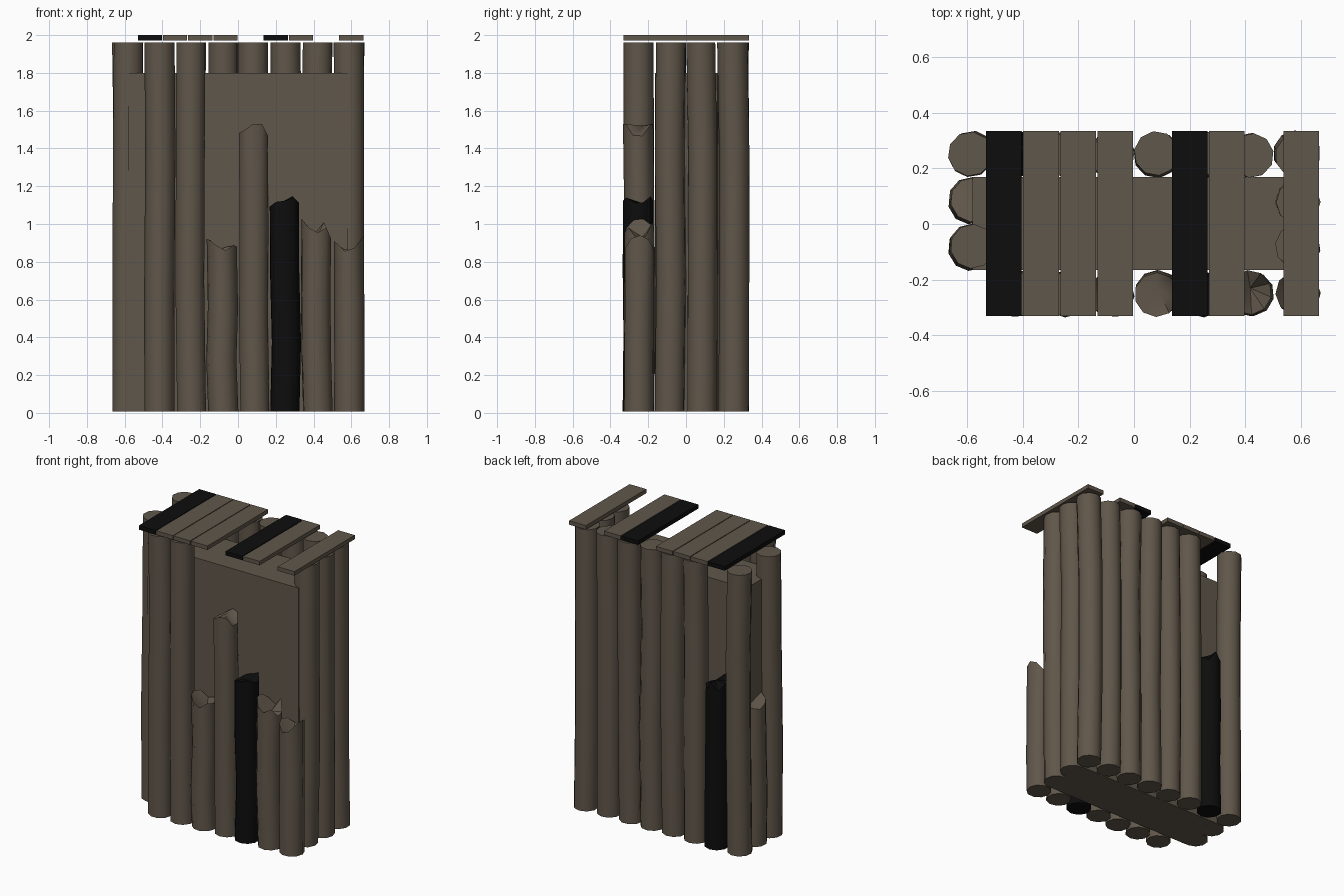
import bpy, bmesh, math, random

cube = bpy.data.objects.get("Cube")
if cube:
    bpy.data.objects.remove(cube, do_unlink=True)
random.seed(4)


def material(name, rgb):
    m = bpy.data.materials.new(name)
    m.use_nodes = True
    m.diffuse_color = (*rgb, 1)
    m.node_tree.nodes["Principled BSDF"].inputs["Base Color"].default_value = (*rgb, 1)
    return m


wood = material("weathered_wood", (0.118, 0.095, 0.069))
char = material("charred_wood", (0.004, 0.004, 0.004))


def finish(bm, name, mat, smooth=False):
    bmesh.ops.recalc_face_normals(bm, faces=bm.faces)
    mesh = bpy.data.meshes.new(name)
    bm.to_mesh(mesh)
    bm.free()
    mesh.materials.append(mat)
    ob = bpy.data.objects.new(name, mesh)
    bpy.context.collection.objects.link(ob)
    if smooth:
        bpy.ops.object.select_all(action="DESELECT")
        ob.select_set(True)
        bpy.context.view_layer.objects.active = ob
        bpy.ops.object.shade_smooth_by_angle(angle=math.radians(40))
    return ob


def box(name, x0, x1, y0, y1, z0, z1, mat):
    bm = bmesh.new()
    bmesh.ops.create_cube(bm, size=1)
    for v in bm.verts:
        v.co = (x1 if v.co.x > 0 else x0, y1 if v.co.y > 0 else y0, z1 if v.co.z > 0 else z0)
    finish(bm, name, mat)


def sample(profile, t):
    # Height along a broken edge, t from 0 to 1
    f = min(max(t, 0), 1) * (len(profile) - 1)
    i = min(int(f), len(profile) - 2)
    return profile[i] + (profile[i + 1] - profile[i]) * (f - i)


def log(name, x, y, mat=wood, broken=None, along="x", sides=10, r=0.08):
    # Slightly crooked trunk; a broken one gets a jagged, hollowed end
    bm = bmesh.new()
    turn = random.uniform(0, 1)
    top = min(broken) if broken else 1.96
    rings = []
    for level in (0, 0.35, 0.7, 1):
        dx, dy = (random.uniform(-0.006, 0.006) for _ in "xy")
        ring = []
        for k in range(sides):
            a = turn + k * math.tau / sides
            c, s = math.cos(a), math.sin(a)
            z = 0.008 + (top - 0.008) * level
            if broken and level == 1:
                z = sample(broken, 0.5 + 0.5 * (c if along == "x" else s))
            elif broken:
                z *= 0.97
            ring.append(bm.verts.new((x + dx + r * c, y + dy + r * s, z)))
        rings.append(ring)
    for low, high in zip(rings, rings[1:]):
        for k in range(sides):
            n = (k + 1) % sides
            bm.faces.new((low[k], low[n], high[n], high[k]))
    bm.faces.new(rings[0][::-1])
    if broken:
        centre = bm.verts.new((x, y + 0.02, sample(broken, 0.5) - 0.01))
        for k in range(sides):
            bm.faces.new((rings[-1][k], rings[-1][(k + 1) % sides], centre))
    else:
        bm.faces.new(rings[-1])
    finish(bm, name, mat, smooth=True)


# Inner core
box("inner_core", -0.58, 0.58, -0.165, 0.168, 0.008, 1.8, wood)

# Log palisade: columns across, rows from front to back
columns = [-0.583 + 0.1667 * i for i in range(8)]
rows = [-0.25 + 0.1667 * j for j in range(4)]
stumps = {
    (3, 0): ([0.92, 0.91, 0.82, 0.9, 0.88], wood, "x"),
    (4, 0): ([1.48, 1.5, 1.53, 1.54, 1.46], wood, "x"),
    (5, 0): ([1.09, 1.12, 1.12, 1.15, 1.11], char, "x"),
    (6, 0): ([1.03, 0.98, 0.94, 1.01, 0.92], wood, "x"),
    (7, 0): ([0.91, 0.88, 0.83, 0.89, 0.94], wood, "x"),
    (1, 3): ([1.16, 1.1, 1.17, 1.08, 1.12], char, "x"),
    (0, 2): ([1.02, 0.97, 1.0, 0.95, 0.98], wood, "y"),
}
for i, x in enumerate(columns):
    for j, y in enumerate(rows):
        on_rim = i in (0, 7) or j in (0, 3)
        if not on_rim or (i, j) == (0, 0):
            continue
        if (i, j) in stumps:
            heights, mat, along = stumps[i, j]
            log(f"broken_log_{i}_{j}", x, y, mat, heights, along)
        else:
            log(f"log_{i}_{j}", x, y)

# Roof planks with gaps where some are lost
for slot in (1, 2, 3, 4, 6, 7, 9):
    x = -0.6 + 0.1333 * slot
    box(f"roof_plank_{slot}", x - 0.064, x + 0.064, -0.33, 0.333, 1.972, 2.0,
        char if slot in (1, 6) else wood)
